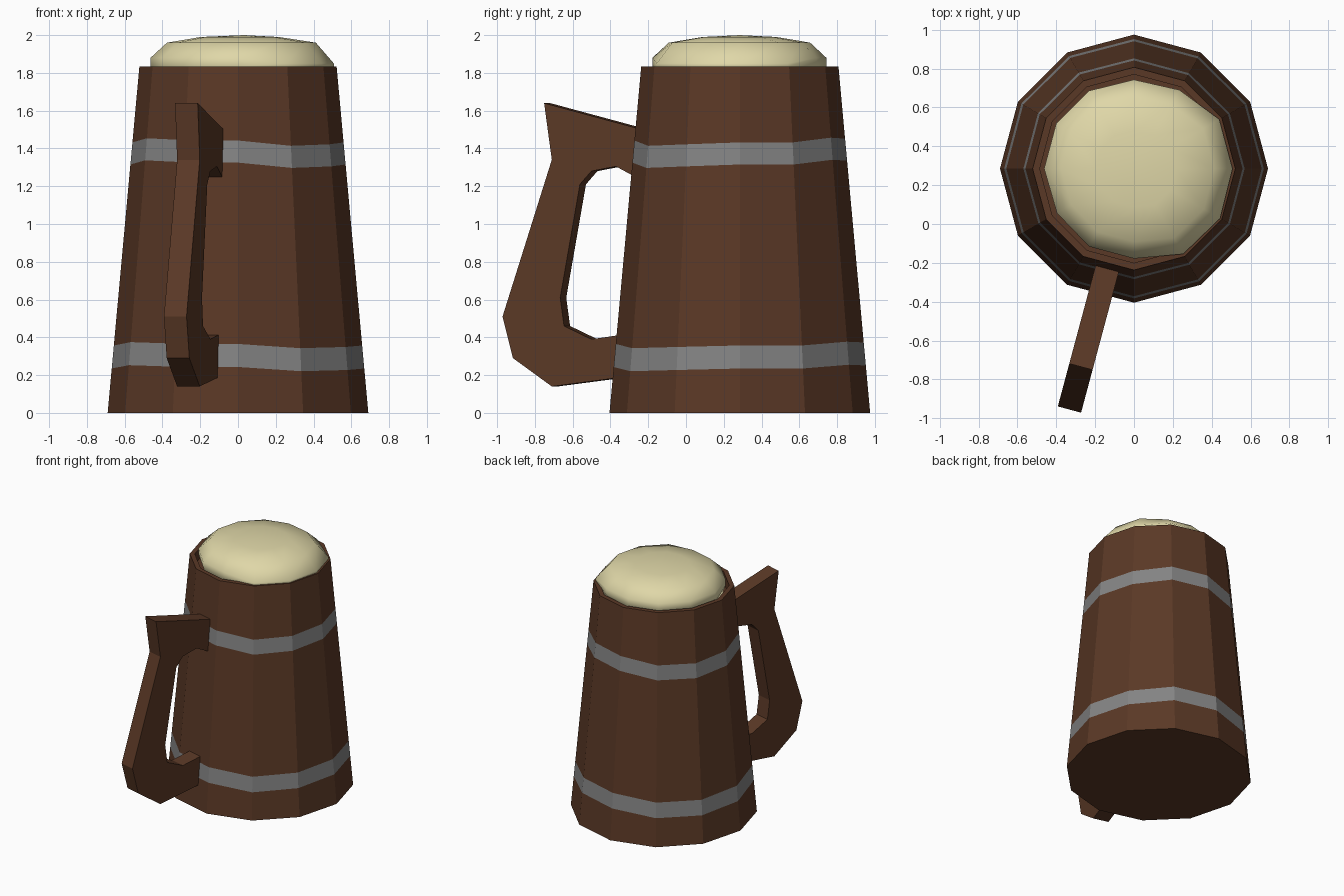
import bpy
import math

if "Cube" in bpy.data.objects:
    bpy.data.objects.remove(bpy.data.objects["Cube"])

CY = 0.285   # mug axis lies behind the origin
N = 12       # sides


def material(name, rgb):
    m = bpy.data.materials.new(name)
    m.diffuse_color = (*rgb, 1)
    m.use_nodes = True
    m.node_tree.nodes["Principled BSDF"].inputs["Base Color"].default_value = m.diffuse_color
    return m


wood = material("brown_wood", (0.102, 0.040, 0.019))
iron = material("grey_iron", (0.23, 0.23, 0.23))
cream = material("cream_foam", (0.74, 0.68, 0.39))


def make(name, verts, faces, mats):
    me = bpy.data.meshes.new(name)
    me.from_pydata(verts, [], faces)
    for m in mats:
        me.materials.append(m)
    ob = bpy.data.objects.new(name, me)
    bpy.context.collection.objects.link(ob)
    return ob


def polar(r, i, z):
    a = math.radians(30 * i)
    return (r * math.cos(a), CY + r * math.sin(a), z)


def loft(rows):
    """Quads between successive rings of N vertices, with both ends capped."""
    faces = [tuple(reversed(range(N)))]
    for k in range(rows - 1):
        for i in range(N):
            j = (i + 1) % N
            faces.append((k * N + i, k * N + j, (k + 1) * N + j, (k + 1) * N + i))
    faces.append(tuple(range((rows - 1) * N, rows * N)))
    return faces


# Mug body: tapered staves, uneven iron bands flush with the wood, hollow rim
H = 1.835
wobble = [0.0, 0.0, 0.025, 0.02, -0.01, -0.015, 0.0, 0.022, 0.012, 0.01, -0.018, -0.01]
verts = []
for z, amount in ((0, 0), (0.235, 0.8), (0.357, 0.8), (1.315, 1), (1.432, 1), (H, 0)):
    for i in range(N):
        h = z + amount * wobble[i]
        verts.append(polar(0.69 - 0.168 * h / H, i, h))
for z in (H, 1.75):
    verts += [polar(0.485, i, z) for i in range(N)]
body = make("mug_body", verts, loft(8), [wood, iron])
for p in body.data.polygons:
    row = (p.index - 1) // N
    if row in (1, 3):
        p.material_index = 1

# Foam: smooth, slightly lopsided dome
edge = [0.515, 0.515, 0.475, 0.465, 0.47, 0.47, 0.47, 0.465, 0.47, 0.47, 0.515, 0.52]
verts = []
for f, z in ((0.93, 1.76), (0.985, 1.835), (0.985, 1.88), (0.8, 1.96), (0.42, 1.99)):
    for i in range(N):
        drop = 0.03 if z == 1.88 and edge[i] > 0.5 else 0
        verts.append(polar(edge[i] * f, i, z - drop))
faces = loft(5)[:-1]
verts.append((0.03, CY, 2.0))
faces += [(48 + i, 48 + (i + 1) % N, 60) for i in range(N)]
foam = make("foam", verts, faces, [cream])
for p in foam.data.polygons:
    p.use_smooth = True

# Handle: (distance from mug axis, height) outline, extruded across its width
outline = [(0.52, 1.50), (1.056, 1.64), (1.014, 1.34), (1.284, 0.51), (1.227, 0.29),
           (1.014, 0.14), (0.62, 0.19), (0.62, 0.415), (0.797, 0.39), (0.947, 0.46),
           (0.968, 0.61), (0.86, 1.21), (0.797, 1.28), (0.663, 1.305), (0.52, 1.23)]
a = math.radians(-105)
ca, sa = math.cos(a), math.sin(a)
n = len(outline)
verts = [(d * ca - s * sa, CY + d * sa + s * ca, z)
         for s in (-0.062, 0.062) for d, z in outline]
faces = [tuple(reversed(range(n))), tuple(range(n, 2 * n))]
faces += [(i, (i + 1) % n, n + (i + 1) % n, n + i) for i in range(n)]
handle = make("handle", verts, faces, [wood])

# Consistent outward normals
import bmesh
for ob in (body, foam, handle):
    bm = bmesh.new()
    bm.from_mesh(ob.data)
    bmesh.ops.recalc_face_normals(bm, faces=bm.faces)
    bm.to_mesh(ob.data)
    bm.free()
